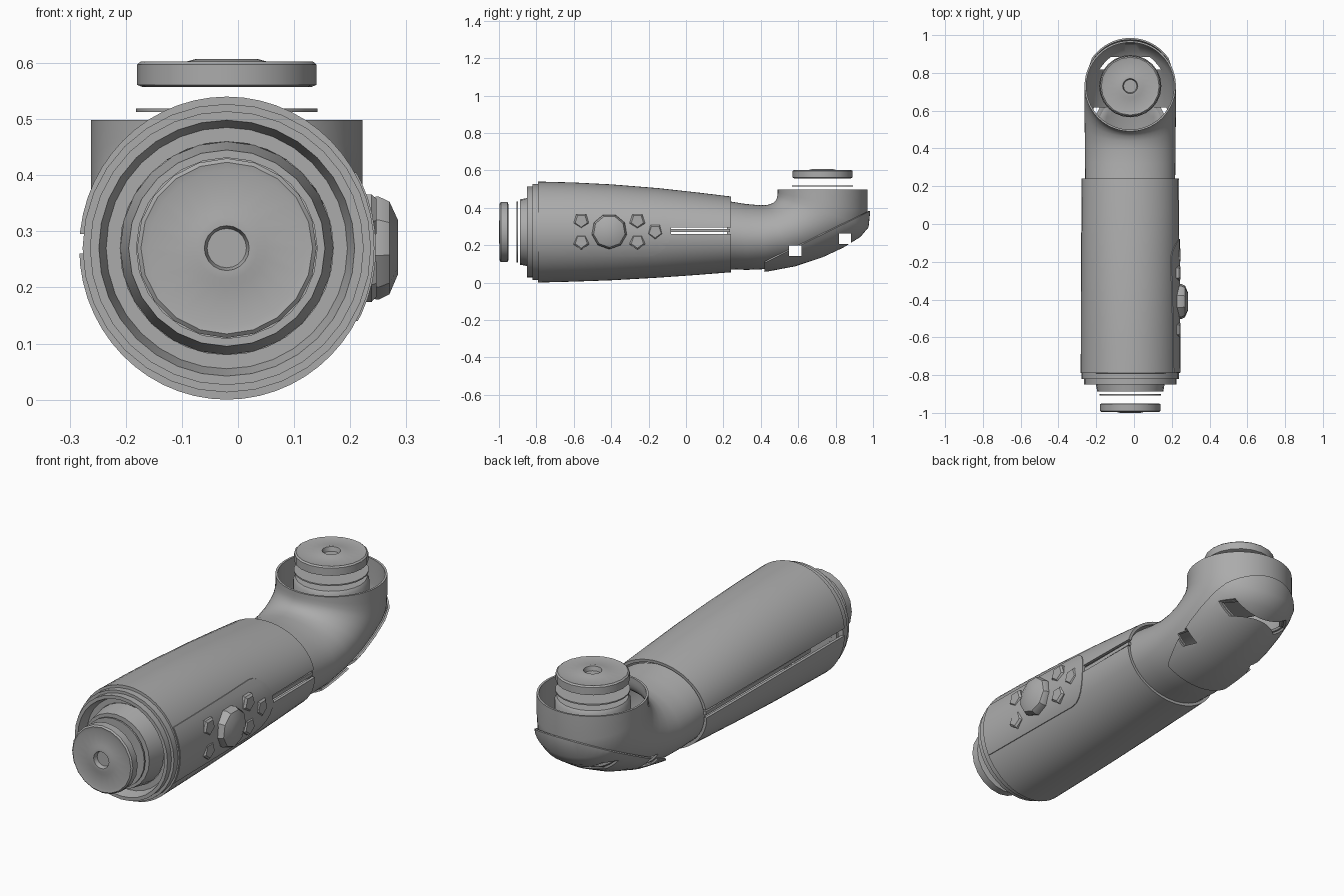
import bpy, bmesh
from math import sin, cos, pi
from mathutils import Matrix, Vector

if "Cube" in bpy.data.objects:
    bpy.data.objects.remove(bpy.data.objects["Cube"])

gray = bpy.data.materials.new("plain_gray")
gray.use_nodes = True
gray.diffuse_color = (0.41, 0.41, 0.41, 1)
gray.node_tree.nodes["Principled BSDF"].inputs["Base Color"].default_value = gray.diffuse_color

CX = -0.02   # arm axis
CUP_Y = 0.73


def finish(name, bm, matrix=Matrix()):
    bmesh.ops.recalc_face_normals(bm, faces=bm.faces)
    bm.transform(matrix)
    mesh = bpy.data.meshes.new(name)
    bm.to_mesh(mesh)
    bm.free()
    mesh.materials.append(gray)
    ob = bpy.data.objects.new(name, mesh)
    bpy.context.collection.objects.link(ob)
    return ob


def select(ob):
    bpy.ops.object.select_all(action='DESELECT')
    ob.select_set(True)
    bpy.context.view_layer.objects.active = ob


def smooth(ob):
    select(ob)
    bpy.ops.object.shade_smooth_by_angle(angle=0.6)


def skin(rings, caps=False):
    """Bridge equal rings of points into a surface."""
    bm = bmesh.new()
    loops = [[bm.verts.new(p) for p in ring] for ring in rings]
    n = len(loops[0])
    for a, b in zip(loops, loops[1:]):
        for i in range(n):
            j = (i + 1) % n
            bm.faces.new((a[i], a[j], b[j], b[i]))
    if caps:
        bm.faces.new(loops[0])
        bm.faces.new(loops[-1])
    return bm


def shell_rings(sections, grow=0.0, n=56):
    """Ellipses between an upper and a lower (y, z) point, with a half width."""
    rings = []
    for (ya, za), (yb, zb), w in sections:
        mid = Vector((CX, (ya + yb) / 2, (za + zb) / 2))
        arm = Vector((0, (ya - yb) / 2, (za - zb) / 2))
        arm *= 1 + grow / arm.length
        rings.append([mid + arm * cos(2 * pi * i / n) + Vector(((w + grow) * sin(2 * pi * i / n), 0, 0))
                      for i in range(n)])
    return rings


def thicken(ob, t):
    select(ob)
    mod = ob.modifiers.new("wall", 'SOLIDIFY')
    mod.thickness = t
    mod.offset = -1
    bpy.ops.object.modifier_apply(modifier=mod.name)


def boolean(ob, cutter, op='DIFFERENCE'):
    select(ob)
    mod = ob.modifiers.new("cut", 'BOOLEAN')
    mod.operation = op
    mod.solver = 'EXACT'
    mod.object = cutter
    bpy.ops.object.modifier_apply(modifier=mod.name)
    bpy.data.objects.remove(cutter)


def box(name, lo, hi):
    lo, hi = Vector(lo), Vector(hi)
    bm = bmesh.new()
    bmesh.ops.create_cube(bm, size=1)
    return finish(name, bm, Matrix.Translation((lo + hi) / 2) @ Matrix.Diagonal((*(hi - lo), 1)))


def lathe(name, profile, matrix, n=24, caps=True):
    rings = [[(r * cos(2 * pi * i / n), r * sin(2 * pi * i / n), h) for i in range(n)]
             for r, h in profile]
    ob = finish(name, skin(rings, caps), matrix)
    smooth(ob)
    return ob


# Main tapered housing
HOUSING = [((y, top), (y, bottom), w) for y, top, bottom, w in (
    (-0.79, 0.54, 0.0, 0.263), (-0.6, 0.535, 0.005, 0.262), (-0.4, 0.525, 0.012, 0.261),
    (-0.15, 0.505, 0.026, 0.26), (0.05, 0.483, 0.04, 0.259), (0.24, 0.46, 0.055, 0.257))]
housing = finish("housing", skin(shell_rings(HOUSING)))
thicken(housing, 0.014)
boolean(housing, box("left_slot", (0.15, -0.08, 0.26), (0.3, 0.3, 0.295)))
boolean(housing, box("right_slot", (-0.32, -0.9, 0.26), (-0.19, 0.3, 0.295)))
smooth(housing)

# Recessed strips inside the slots
box("left_slot_strip", (0.215, -0.08, 0.269), (0.229, 0.235, 0.286))
box("right_slot_strip", (-0.27, -0.55, 0.269), (-0.256, 0.235, 0.286))

# Control panel with a rounded end, laid on the housing
panel = finish("control_panel", skin(shell_rings(HOUSING, 0.003)))
thicken(panel, 0.009)
outline = [(-0.785, 0.14), (-0.785, 0.405)]
for k in range(13):
    a = pi / 2 - pi * k / 12
    outline.append((-0.2 + 0.12 * cos(a), 0.2725 + 0.1325 * sin(a)))
boolean(panel, finish("panel_outline", skin([[(x, y, z) for y, z in outline] for x in (0.05, 0.4)], True)),
        'INTERSECT')
smooth(panel)

# Buttons
TO_SIDE = Matrix.Rotation(pi / 2, 4, 'Y')


def button(name, y, z, profile, sides):
    lathe(name, profile, Matrix.Translation((0.22, y, z)) @ TO_SIDE, sides)


button("main_button", -0.41, 0.273, [(0.09, 0), (0.095, 0.03), (0.085, 0.05), (0.05, 0.065)], 9)
for i, (y, z) in enumerate(((-0.56, 0.33), (-0.56, 0.218), (-0.26, 0.33), (-0.26, 0.218), (-0.165, 0.273))):
    button("small_button_%d" % (i + 1), y, z, [(0.044, 0), (0.044, 0.018), (0.034, 0.027)], 5)

# Elbow shell bending from the neck up into the open cup
ELBOW = [((0.22, 0.436), (0.22, 0.07), 0.238), ((0.32, 0.42), (0.33, 0.068), 0.239),
         ((0.4, 0.413), (0.43, 0.072), 0.24), ((0.44, 0.416), (0.58, 0.1), 0.241),
         ((0.465, 0.425), (0.72, 0.145), 0.242), ((0.479, 0.438), (0.83, 0.195), 0.242),
         ((0.486, 0.452), (0.92, 0.25), 0.242), ((0.489, 0.466), (0.963, 0.3), 0.242),
         ((0.49, 0.48), (0.971, 0.38), 0.242), ((0.49, 0.498), (0.971, 0.498), 0.242)]
elbow = finish("elbow", skin(shell_rings(ELBOW)))

# Raised lower cap, trimmed along a slanted plane
bm = skin(shell_rings(ELBOW, 0.014))
for point, normal in (((0, 0.46, 0.125), (0, -0.255, 0.52)), ((0, 0.42, 0), (0, -1, 0))):
    bmesh.ops.bisect_plane(bm, geom=bm.verts[:] + bm.edges[:] + bm.faces[:], dist=1e-5,
                           plane_co=point, plane_no=normal, clear_outer=True)
cap = finish("elbow_cap", bm)

# Square openings through the elbow and its cap
for part, wall in ((elbow, 0.01), (cap, 0.009)):
    thicken(part, wall)
    for y, z in ((0.585, 0.17), (0.85, 0.235)):
        boolean(part, box("opening", (-0.5, y - 0.033, z - 0.028), (0.5, y + 0.033, z + 0.028)))
    smooth(part)

# Collar and recessed funnel at the front of the housing
TO_FRONT = Matrix.Translation((CX, 0, 0.27)) @ Matrix.Rotation(pi / 2, 4, 'X')
lathe("front_collar", [(0.235, 0.78), (0.257, 0.785), (0.257, 0.82), (0.244, 0.82), (0.244, 0.85),
                       (0.228, 0.85), (0.215, 0.8), (0.19, 0.8)], TO_FRONT, 32, caps=False)
lathe("front_hub", [(0.19, 0.8), (0.178, 0.87), (0.175, 0.888), (0.155, 0.888)], TO_FRONT)
lathe("front_spacer", [(0.162, 0.899), (0.162, 0.907)], TO_FRONT)

# Hub and spacer inside the elbow cup
TO_TOP = Matrix.Translation((CX, CUP_Y, 0))
lathe("cup_hub", [(0.165, 0.38), (0.165, 0.47), (0.155, 0.485)], TO_TOP)
lathe("cup_spacer", [(0.162, 0.513), (0.162, 0.519)], TO_TOP)

# Matching coupling flanges at both ends
FLANGE = [(0.15, 0), (0.16, 0.004), (0.16, 0.04), (0.153, 0.046), (0.14, 0.043), (0.07, 0.046),
          (0.055, 0.05), (0.04, 0.05), (0.035, 0.03)]
lathe("front_flange", FLANGE, TO_FRONT @ Matrix.Translation((0, 0, 0.95)), 20)
lathe("top_flange", FLANGE, TO_TOP @ Matrix.Translation((0, 0, 0.557)), 20)
